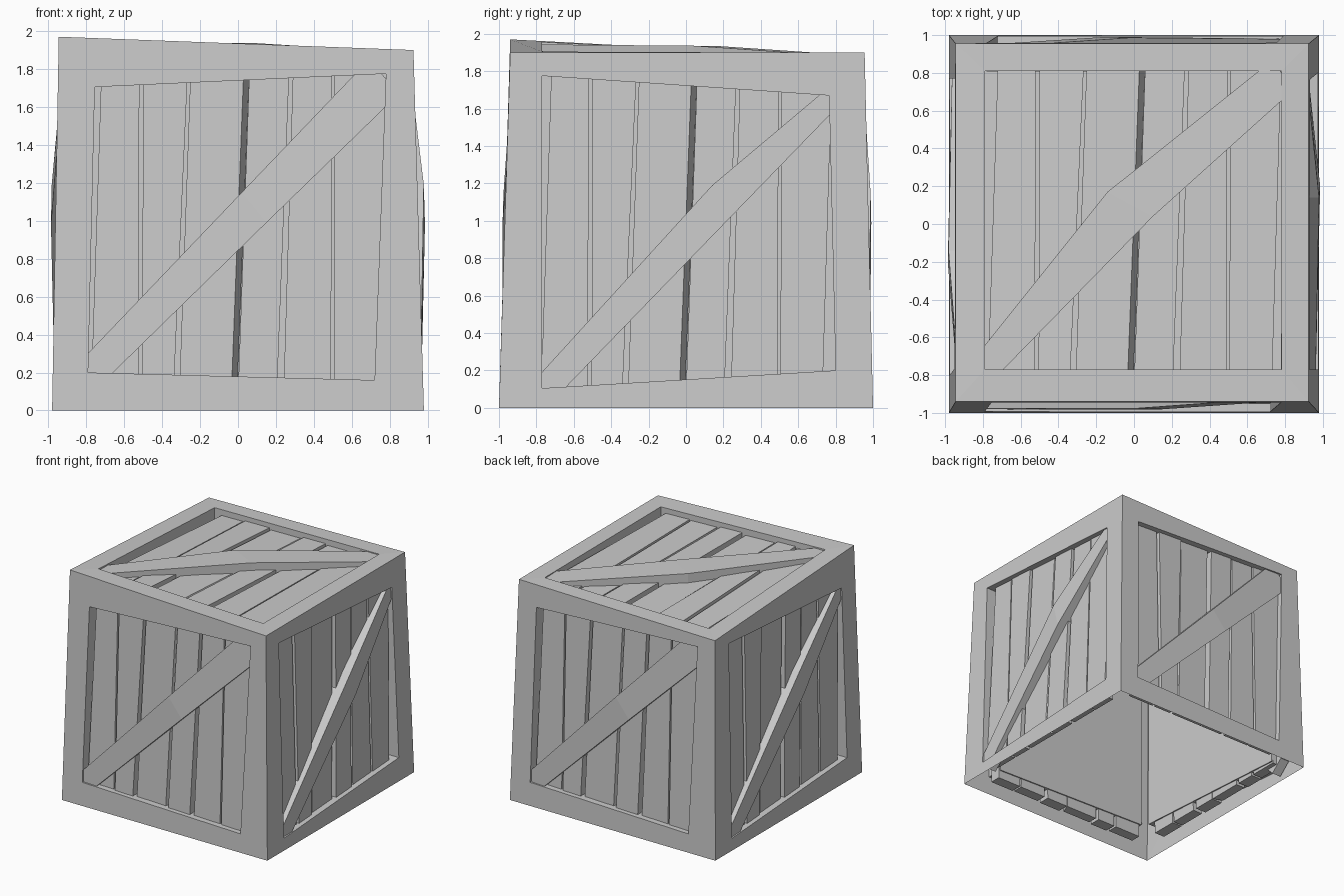
import bpy, bmesh, math
from mathutils import Vector, Matrix

if "Cube" in bpy.data.objects:
    bpy.data.objects.remove(bpy.data.objects["Cube"])

DEPTH = 0.15  # recess from frame skin to backing panel
H = 1.9

# outer corners of the slightly lopsided, tapered crate
BOT = [(-.98, -1, 0), (.98, -1, 0), (.98, 1, 0), (-.98, 1, 0)]
TOP = [(-.945, -.94, 1.97), (.925, -.94, 1.9), (.925, .955, 1.9), (-.945, .955, 1.87)]


def side_map(angle, base, lean):
    """(u across, v up, depth inward) -> world point on a leaning side."""
    rot = Matrix.Rotation(angle, 3, 'Z')
    return lambda u, v, d: rot @ Vector((u, -(base - lean * v / H) + d, v))


def top_map(u, v, d):
    """Same for the lid, blending the four corner heights."""
    s, t = (u + .945) / 1.87, (v + .94) / 1.895
    front = TOP[0][2] * (1 - s) + TOP[1][2] * s
    back = TOP[3][2] * (1 - s) + TOP[2][2] * s
    return Vector((u, v, front * (1 - t) + back * t - d))


def make(name, verts, faces, recalc=True):
    bm = bmesh.new()
    vs = [bm.verts.new(p) for p in verts]
    for f in faces:
        bm.faces.new([vs[i] for i in f])
    if recalc:
        bmesh.ops.recalc_face_normals(bm, faces=bm.faces)
    me = bpy.data.meshes.new(name)
    bm.to_mesh(me)
    bm.free()
    ob = bpy.data.objects.new(name, me)
    bpy.context.collection.objects.link(ob)
    return ob


def frame(name, corners, hole, to_world):
    """Frame skin with a window, inner lip and backing panel."""
    verts = [Vector(c) for c in corners]
    verts += [to_world(u, v, 0) for u, v in hole]
    verts += [to_world(u, v, DEPTH) for u, v in hole]
    faces = [(8, 9, 10, 11)]
    for i in range(4):
        j = (i + 1) % 4
        faces += [(i, j, j + 4, i + 4), (i + 4, j + 4, j + 8, i + 8)]
    make(name, verts, faces, recalc=False)


def sweep(name, sections):
    """Closed solid through a list of four-point cross-sections."""
    verts = [p for s in sections for p in s]
    n = len(sections)
    faces = [(3, 2, 1, 0), tuple(4 * (n - 1) + k for k in range(4))]
    for s in range(n - 1):
        a = 4 * s
        for k in range(4):
            m = (k + 1) % 4
            faces.append((a + k, a + m, a + m + 4, a + k + 4))
    make(name, verts, faces)


# plank edges: left/right at the bottom, left/right at the top,
# front depth, extra width at the back right
PLANKS = [(-.775, -.525, -.72, -.52, .05, 0), (-.505, -.34, -.5, -.265, .04, 0),
          (-.31, -.035, -.25, .03, .055, .03), (0, .205, .06, .27, .04, 0),
          (.24, .49, .29, .495, .05, 0), (.505, .73, .51, .78, .045, 0)]


def planks(name, v0, v1, to_world):
    back = DEPTH - .01
    for i, (a, b, c, d, f, w) in enumerate(PLANKS):
        ends = [(a, b, v0), (c, d, v1)]
        sweep(f"{name}_plank_{i + 1}",
              [[to_world(l, v, f), to_world(r, v, f),
                to_world(r + w, v, back), to_world(l, v, back)]
               for l, r, v in ends])


def brace(name, stations, bulge, to_world):
    """Diagonal brace; each station is upper point, lower point, depth."""
    stations = [(p, q, -bulge if d is None else d) for p, q, d in stations]
    sweep(name + "_brace",
          [[to_world(*p, d), to_world(*q, d), to_world(*q, .1), to_world(*p, .1)]
           for p, q, d in stations])


FRONT_HOLE = [(-.79, .2), (.72, .16), (.78, 1.775), (-.755, 1.705)]
RIGHT_HOLE = [(-.77, .105), (.8, .2), (.765, 1.67), (-.77, 1.775)]
TOP_HOLE = [(-.79, -.77), (.78, -.77), (.78, .81), (-.79, .81)]
FRONT_BRACE = [((-.84, .25), (-.73, .13), .015), ((.02, 1.15), (.15, .99), None),
               ((.69, 1.85), (.85, 1.67), .015)]
RIGHT_BRACE = [((-.83, .125), (-.72, .03), .015), ((.14, 1.19), (.2, .98), None),
               ((.77, 1.72), (.84, 1.64), .015)]
TOP_BRACE = [((-.84, -.705), (-.76, -.84), .015), ((-.14, .17), (.1, .04), None),
             ((.73, .865), (.85, .715), .01)]

# four sides: the back repeats the front, the left repeats the right
SIDES = [("front", 1.0, .06, .012, FRONT_HOLE, FRONT_BRACE),
         ("right", .98, .055, .034, RIGHT_HOLE, RIGHT_BRACE),
         ("back", 1.0, .045, .014, FRONT_HOLE, FRONT_BRACE),
         ("left", .98, .035, .024, RIGHT_HOLE, RIGHT_BRACE)]
for i, (name, base, lean, bulge, hole, stations) in enumerate(SIDES):
    j = (i + 1) % 4
    m = side_map(i * math.pi / 2, base, lean)
    frame(name + "_frame", [BOT[i], BOT[j], TOP[j], TOP[i]], hole, m)
    planks(name, .09, 1.79, m)
    brace(name, stations, bulge, m)

# lid; the underside of the crate stays open
frame("lid_frame", TOP, TOP_HOLE, top_map)
planks("lid", -.85, .86, top_map)
brace("lid", TOP_BRACE, .028, top_map)
